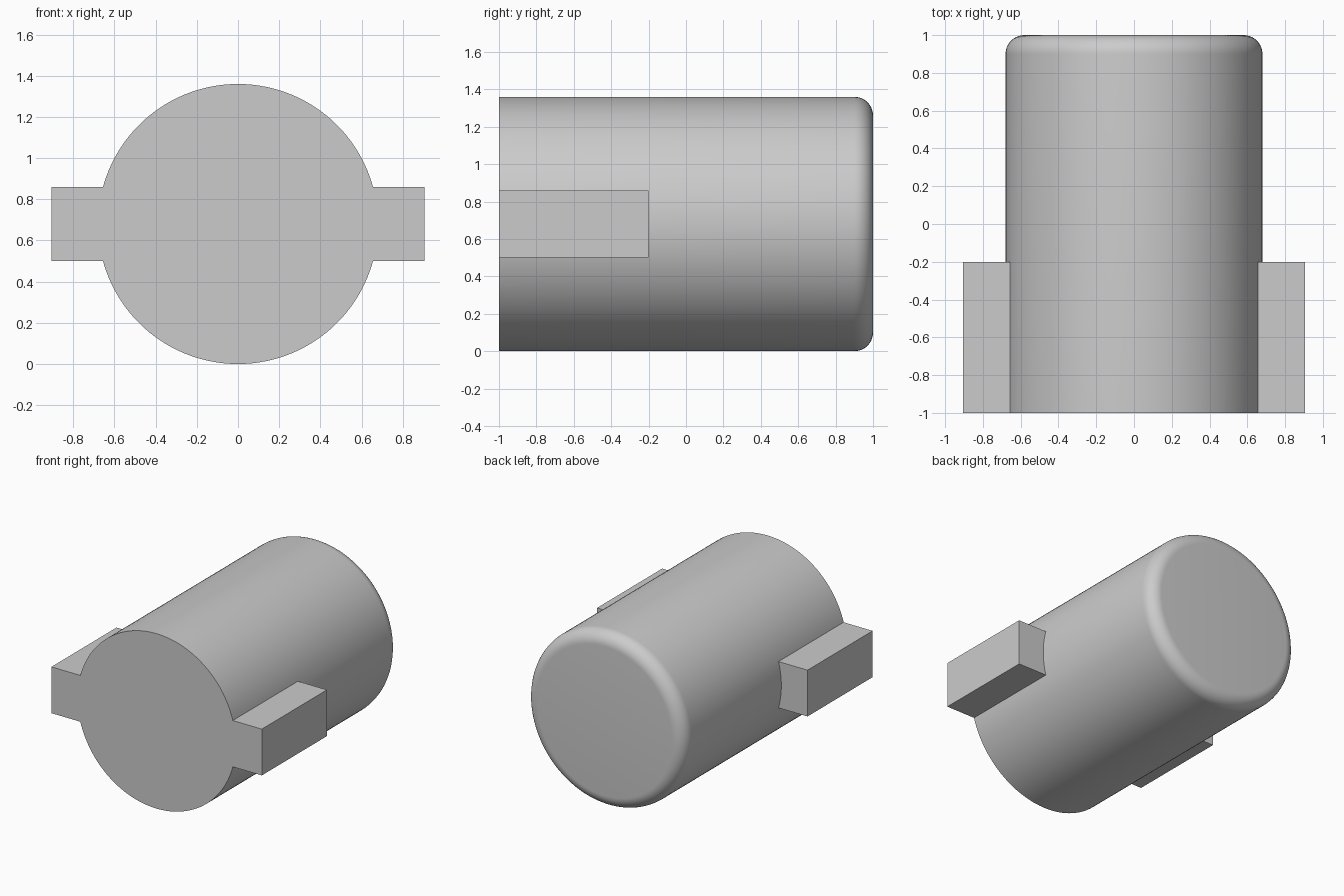
import bpy
import bmesh
import math
from mathutils import Matrix, Vector

if "Cube" in bpy.data.objects:
    bpy.data.objects.remove(bpy.data.objects["Cube"], do_unlink=True)

RADIUS, HALF_LENGTH, ROUNDING = 0.68, 1.0, 0.1

grey = bpy.data.materials.new("plain grey")
grey.use_nodes = True
colour = (0.6, 0.6, 0.6, 1)
grey.diffuse_color = colour
grey.node_tree.nodes["Principled BSDF"].inputs["Base Color"].default_value = colour


def make_object(name, bm):
    bmesh.ops.recalc_face_normals(bm, faces=bm.faces)
    mesh = bpy.data.meshes.new(name)
    bm.to_mesh(mesh)
    bm.free()
    mesh.materials.append(grey)
    obj = bpy.data.objects.new(name, mesh)
    bpy.context.collection.objects.link(obj)
    return obj


# Round body lying along y, with its back rim rounded over
bm = bmesh.new()
lay_down = Matrix.Translation((0, 0, RADIUS)) @ Matrix.Rotation(math.pi / 2, 4, "X")
bmesh.ops.create_cone(bm, cap_ends=True, segments=128, radius1=RADIUS,
                      radius2=RADIUS, depth=2 * HALF_LENGTH, matrix=lay_down)
back_rim = [e for e in bm.edges if all(v.co.y > 0.9 for v in e.verts)]
bmesh.ops.bevel(bm, geom=back_rim, offset=ROUNDING, segments=10,
                profile=0.5, affect="EDGES")
body = make_object("keyed_plug", bm)

# Rectangular bar through the front part, forming a lug on each side
bm = bmesh.new()
bmesh.ops.create_cube(bm, size=1)
bmesh.ops.scale(bm, vec=Vector((1.81, 0.8, 0.36)), verts=bm.verts)
bmesh.ops.translate(bm, vec=Vector((0, -0.6, RADIUS)), verts=bm.verts)
bar = make_object("lug_bar", bm)

# Merge the bar into the body
union = body.modifiers.new("join lugs", "BOOLEAN")
union.operation = "UNION"
union.solver = "EXACT"
union.object = bar
for obj in bpy.context.selected_objects:
    obj.select_set(False)
bpy.context.view_layer.objects.active = body
body.select_set(True)
bpy.ops.object.modifier_apply(modifier=union.name)
bpy.data.objects.remove(bar, do_unlink=True)

bpy.ops.object.shade_smooth_by_angle(angle=math.radians(30))
